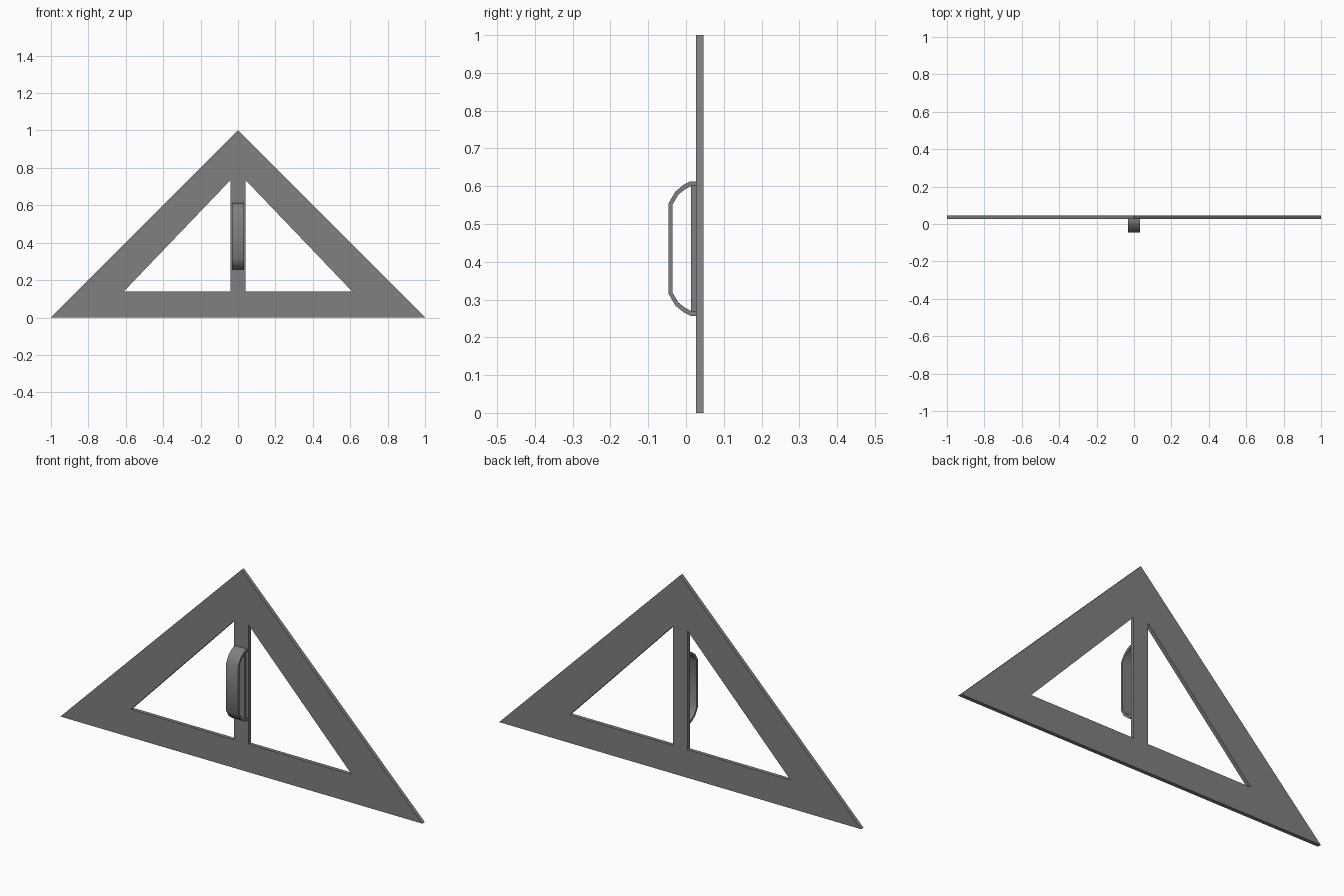
import bpy, bmesh, math
from mathutils import Vector

cube = bpy.data.objects.get("Cube")
if cube:
    bpy.data.objects.remove(cube, do_unlink=True)

grey = bpy.data.materials.new("mid_grey")
grey.use_nodes = True
colour = (0.216, 0.216, 0.216, 1)
grey.diffuse_color = colour
grey.node_tree.nodes["Principled BSDF"].inputs["Base Color"].default_value = colour


def extruded(name, loops, normal, depth):
    """Fill nested outlines, holes included, and extrude them along a direction."""
    bm = bmesh.new()
    for loop in loops:
        vs = [bm.verts.new(p) for p in loop]
        for a, b in zip(vs, vs[1:] + vs[:1]):
            bm.edges.new((a, b))
    bmesh.ops.triangle_fill(bm, edges=bm.edges[:], use_beauty=True, normal=normal)
    res = bmesh.ops.extrude_face_region(bm, geom=bm.faces[:], use_keep_orig=True)
    moved = [g for g in res["geom"] if isinstance(g, bmesh.types.BMVert)]
    bmesh.ops.translate(bm, verts=moved, vec=Vector(normal) * depth)
    bmesh.ops.recalc_face_normals(bm, faces=bm.faces[:])
    mesh = bpy.data.meshes.new(name)
    bm.to_mesh(mesh)
    bm.free()
    mesh.materials.append(grey)
    ob = bpy.data.objects.new(name, mesh)
    bpy.context.collection.objects.link(ob)
    return ob


# Flat triangular plate with two mirrored cut-outs
front = 0.027
outline = [(-1, front, 0), (1, front, 0), (0, front, 1)]
window = [(0.04, front, 0.14), (0.61, front, 0.14), (0.04, front, 0.735)]
mirrored = [(-x, y, z) for x, y, z in window]
extruded("triangle_plate", [outline, window, mirrored], (0, 1, 0), 0.019)

# Grip handle: band symmetric about its middle height
middle, half_width = 0.435, 0.033
outer = [(front, 0.178), (0.012, 0.178), (-0.006, 0.169), (-0.028, 0.151), (-0.046, 0.12)]
inner = [(-0.036, 0.116), (-0.02, 0.143), (-0.002, 0.157), (0.013, 0.165), (front, 0.165)]
upper = [(-half_width, y, middle + h) for y, h in outer]
lower = [(-half_width, y, middle - h) for y, h in reversed(outer)]
inner_low = [(-half_width, y, middle - h) for y, h in reversed(inner)]
inner_up = [(-half_width, y, middle + h) for y, h in inner]
handle = extruded("handle", [upper + lower + inner_low + inner_up], (1, 0, 0), 2 * half_width)
bpy.context.view_layer.objects.active = handle
handle.select_set(True)
bpy.ops.object.shade_smooth_by_angle(angle=math.radians(50))

# Backing strip between the handle ends
strip = [(-0.026, y, middle + h) for y, h in
         ((front, -0.167), (front, 0.167), (0.013, 0.167), (0.013, -0.167))]
extruded("handle_backing", [strip], (1, 0, 0), 0.052)
